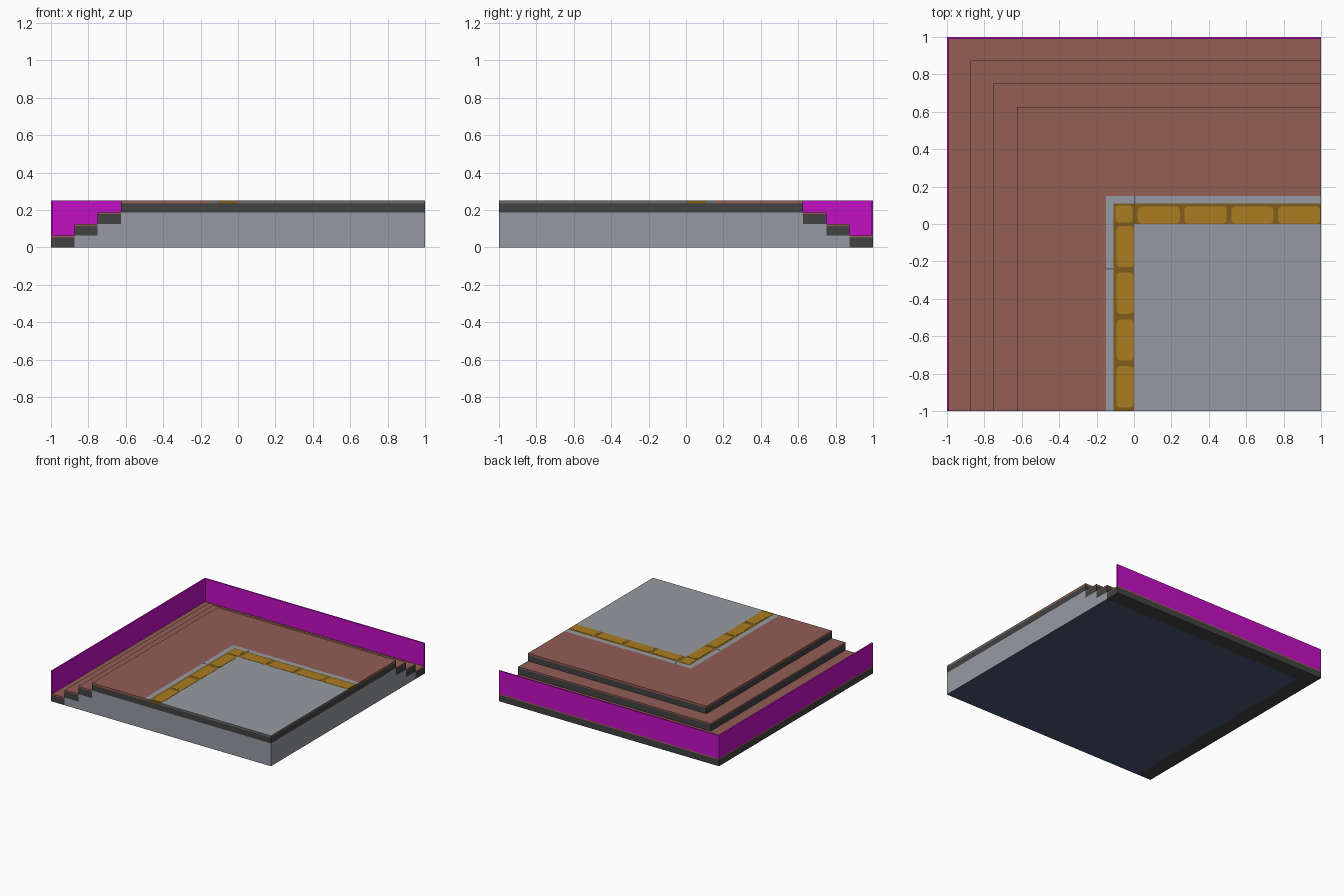
import bpy, bmesh, math

cube = bpy.data.objects.get("Cube")
if cube:
    bpy.data.objects.remove(cube, do_unlink=True)


def material(name, hex_code):
    srgb = [int(hex_code[i:i + 2], 16) / 255 for i in (0, 2, 4)]
    lin = [c / 12.92 if c <= 0.04045 else ((c + 0.055) / 1.055) ** 2.4 for c in srgb]
    m = bpy.data.materials.new(name)
    m.use_nodes = True
    m.diffuse_color = (*lin, 1)
    m.node_tree.nodes["Principled BSDF"].inputs["Base Color"].default_value = (*lin, 1)
    return m


BROWN = material("brown paving", "935E54")
DARK = material("dark nosing", "424242")
GREY = material("light concrete", "969AA1")
EDGE = material("edge grey", "666B68")
NAVY = material("navy underside", "445676")
GOLD = material("yellow tile", "AA7D22")
GROUT = material("dark yellow joint", "7E5D1E")
MAGENTA = material("magenta panel", "C410C4")


def prism(name, outline, z0, z1, top, side=None, bottom=None):
    """Extrude a flat outline, colouring faces by direction."""
    me = bpy.data.meshes.new(name)
    bm = bmesh.new()
    base = bm.faces.new([bm.verts.new((x, y, z0)) for x, y in outline])
    ext = bmesh.ops.extrude_face_region(bm, geom=[base], use_keep_orig=True)
    for v in ext["geom"]:
        if isinstance(v, bmesh.types.BMVert):
            v.co.z = z1
    bmesh.ops.recalc_face_normals(bm, faces=bm.faces)
    mats = [top, side or top, bottom or side or top]
    for f in bm.faces:
        f.material_index = 0 if f.normal.z > 0.5 else 2 if f.normal.z < -0.5 else 1
    bm.to_mesh(me)
    bm.free()
    for m in mats:
        me.materials.append(m)
    ob = bpy.data.objects.new(name, me)
    bpy.context.collection.objects.link(ob)
    return ob


def corner(o, i):
    """L-shaped outline along the -x and +y sides, o outside and i inside."""
    return [(-o, -1), (-o, o), (1, o), (1, i), (-i, i), (-i, -1)]


def square(o):
    return [(-o, -1), (-o, o), (1, o), (1, -1)]


def rounded(x0, x1, y0, y1, r=0.02, n=4):
    pts = []
    for k, (cx, cy) in enumerate([(x1 - r, y1 - r), (x0 + r, y1 - r),
                                  (x0 + r, y0 + r), (x1 - r, y0 + r)]):
        for j in range(n + 1):
            a = math.pi / 2 * (k + j / n)
            pts.append((cx + r * math.cos(a), cy + r * math.sin(a)))
    return pts


# Stepped edge and the concrete core behind each step
RISE, RUN = 0.0625, 0.125
for s in range(3):
    o, z = 1 - RUN * s, RISE * s
    prism(f"step_{s + 1}", corner(o, o - RUN), z, z + RISE - 0.01, DARK)
    prism(f"step_{s + 1}_tread", corner(o, o - RUN), z + RISE - 0.01, z + RISE, BROWN)
    prism(f"core_{s + 1}", square(o - RUN), z, z + RISE, GREY, GREY, NAVY if s == 0 else GREY)

# Top slab with its paving bands
CAP = 0.2344
prism("top_slab", square(0.625), 3 * RISE, CAP, DARK)
prism("top_paving", corner(0.625, 0.15), CAP, 0.25, BROWN)
prism("border_strip", corner(0.15, 0.11), CAP, 0.25, GREY, EDGE)
prism("tactile_bed", corner(0.11, 0), CAP, 0.25, GROUT)
prism("inner_floor", square(0), CAP, 0.25, GREY, EDGE)

# Raised yellow tiles along both arms and at the corner
ZT = 0.2515
prism("tile_corner", rounded(-0.1, -0.008, 0.008, 0.1), 0.249, ZT, GOLD)
for k in range(4):
    a, b = 0.02 + 0.25 * k, min(0.245 + 0.25 * k, 1.0)
    prism(f"tile_back_{k + 1}", rounded(a, b, 0.003, 0.093), 0.249, ZT, GOLD)
    prism(f"tile_side_{k + 1}", rounded(-0.093, -0.003, -b + 0.015, -a + 0.01), 0.249, ZT, GOLD)

# Fine joints in the border strip
prism("border_joint_side", [(-0.15, -0.243), (-0.11, -0.243), (-0.11, -0.236), (-0.15, -0.236)],
      0.249, 0.251, EDGE)
prism("border_joint_back", [(0, 0.11), (0.007, 0.11), (0.007, 0.15), (0, 0.15)],
      0.249, 0.251, EDGE)

# Thin upright panels around the outer edge
prism("edge_panel", corner(1, 0.988), RISE, 0.25, MAGENTA)
